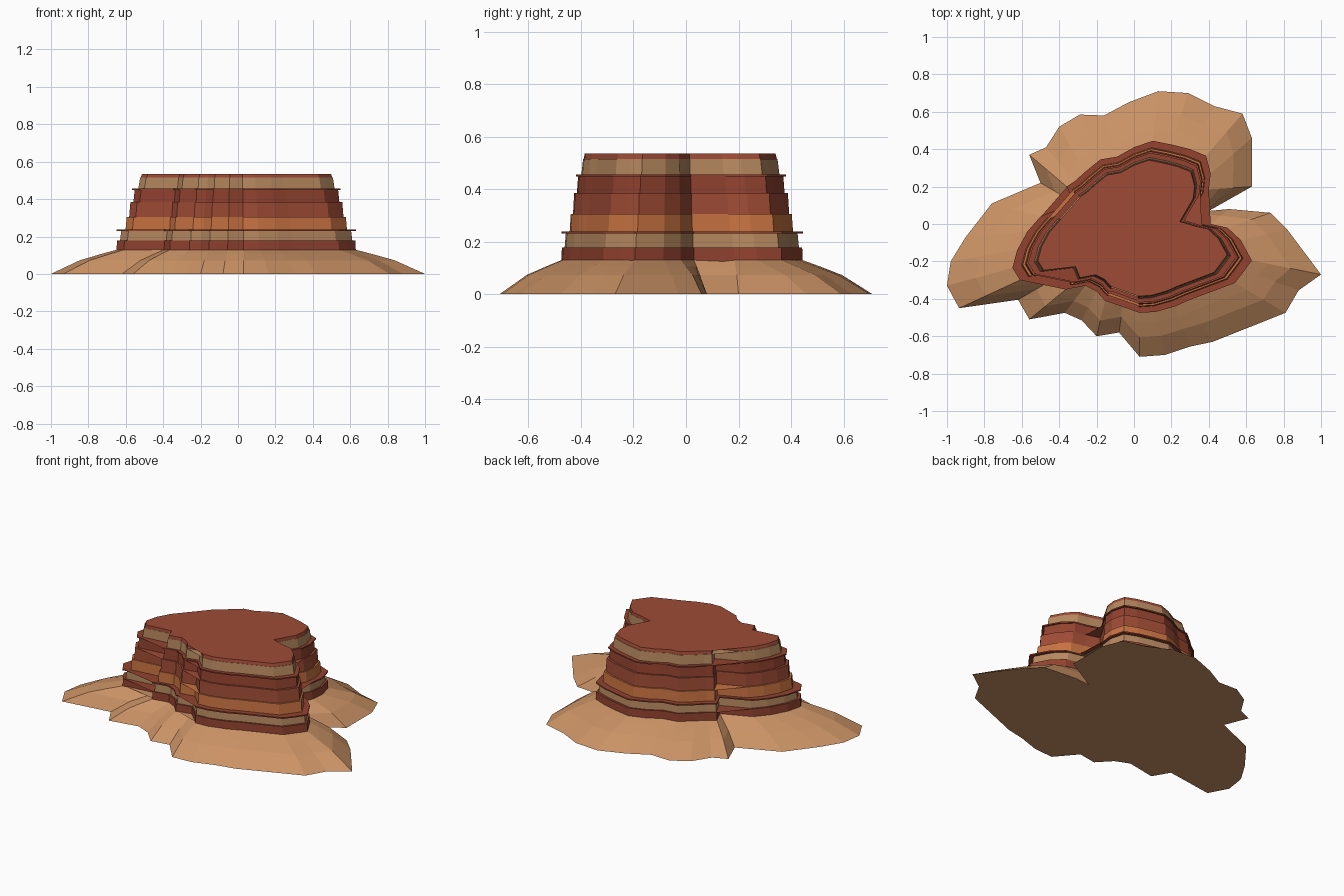
import bpy, bmesh

if "Cube" in bpy.data.objects:
    bpy.data.objects.remove(bpy.data.objects["Cube"])

# Paired outlines, counter-clockwise: foot of slope (x, y), foot of cliff (x, y)
OUTLINE = [
    (1.00, -.27, .63, -.195), (.82, -.03, .57, -.085), (.73, .06, .50, -.02),
    (.51, .08, .41, .00), (.40, .07, .31, .03), (.63, .20, .40, .185),
    (.63, .46, .41, .27), (.58, .59, .385, .365), (.43, .63, .30, .40),
    (.29, .70, .20, .425), (.13, .71, .10, .445), (-.03, .65, .00, .41),
    (-.16, .58, -.09, .36), (-.29, .585, -.18, .345), (-.40, .52, -.26, .28),
    (-.47, .41, -.315, .23), (-.56, .37, -.36, .20), (-.50, .22, -.32, .115),
    (-.76, .11, -.50, .04), (-.90, -.07, -.57, -.04), (-.98, -.20, -.625, -.14),
    (-1.0, -.33, -.65, -.235), (-.935, -.45, -.61, -.30), (-.62, -.405, -.395, -.275),
    (-.56, -.51, -.365, -.35), (-.37, -.475, -.26, -.33), (-.28, -.515, -.20, -.36),
    (-.20, -.60, -.155, -.41), (-.08, -.58, -.055, -.39), (.03, -.71, .03, -.475),
    (.165, -.70, .115, -.47), (.30, -.655, .22, -.44), (.42, -.63, .30, -.405),
    (.81, -.475, .54, -.315), (.88, -.355, .59, -.25),
]


def material(name, rgb):
    """Make a flat colour from 8-bit sRGB."""
    lin = [((c / 255 + .055) / 1.055) ** 2.4 for c in rgb]
    m = bpy.data.materials.new(name)
    m.diffuse_color = (*lin, 1)
    m.use_nodes = True
    m.node_tree.nodes["Principled BSDF"].inputs["Base Color"].default_value = m.diffuse_color
    return m


MATS = {
    "sand": material("sand", (202, 146, 101)),
    "tan": material("tan rock", (182, 136, 95)),
    "red": material("red rock", (158, 75, 53)),
    "dark": material("dark red rock", (146, 66, 47)),
    "orange": material("orange rock", (200, 114, 65)),
}


def loft(name, rings, mat):
    """Closed solid through matching rings, bottom to top."""
    bm = bmesh.new()
    loops = [[bm.verts.new(p) for p in ring] for ring in rings]
    n = len(loops[0])
    for a, b in zip(loops, loops[1:]):
        for i in range(n):
            j = (i + 1) % n
            bm.faces.new((a[i], a[j], b[j], b[i]))
    caps = [bm.faces.new(loops[0][::-1]), bm.faces.new(loops[-1])]
    bmesh.ops.triangulate(bm, faces=caps)
    me = bpy.data.meshes.new(name)
    bm.to_mesh(me)
    bm.free()
    me.materials.append(MATS[mat])
    bpy.context.collection.objects.link(bpy.data.objects.new(name, me))


def slope_ring(t, z):
    return [(bx + (cx - bx) * t, by + (cy - by) * t, z) for bx, by, cx, cy in OUTLINE]


def cliff_ring(s, z):
    return [(cx * s, cy * s - .05 * (1 - s), z) for _, _, cx, cy in OUTLINE]


# Sandy debris slope, steepest at its foot
loft("debris_slope", [slope_ring(t, z) for t, z in
                      ((0, 0), (.44, .073), (.76, .106), (1.03, .132))], "sand")

# Rock layers: name, bottom z, top z, bottom scale, top scale, colour
LAYERS = [
    ("foot_layer", .125, .178, 1.0, .995, "dark"),
    ("lower_tan_layer", .178, .23, .97, .96, "tan"),
    ("lower_ledge", .23, .238, 1.0, 1.0, "dark"),
    ("orange_layer", .238, .305, .925, .915, "orange"),
    ("middle_red_layer", .305, .385, .895, .885, "red"),
    ("upper_red_layer", .385, .448, .86, .85, "dark"),
    ("upper_ledge", .448, .456, .87, .87, "dark"),
    ("upper_tan_layer", .456, .515, .82, .805, "tan"),
    ("cap_layer", .515, .535, .80, .79, "red"),
]
for name, z0, z1, s0, s1, mat in LAYERS:
    loft(name, [cliff_ring(s0, z0), cliff_ring(s1, z1)], mat)
